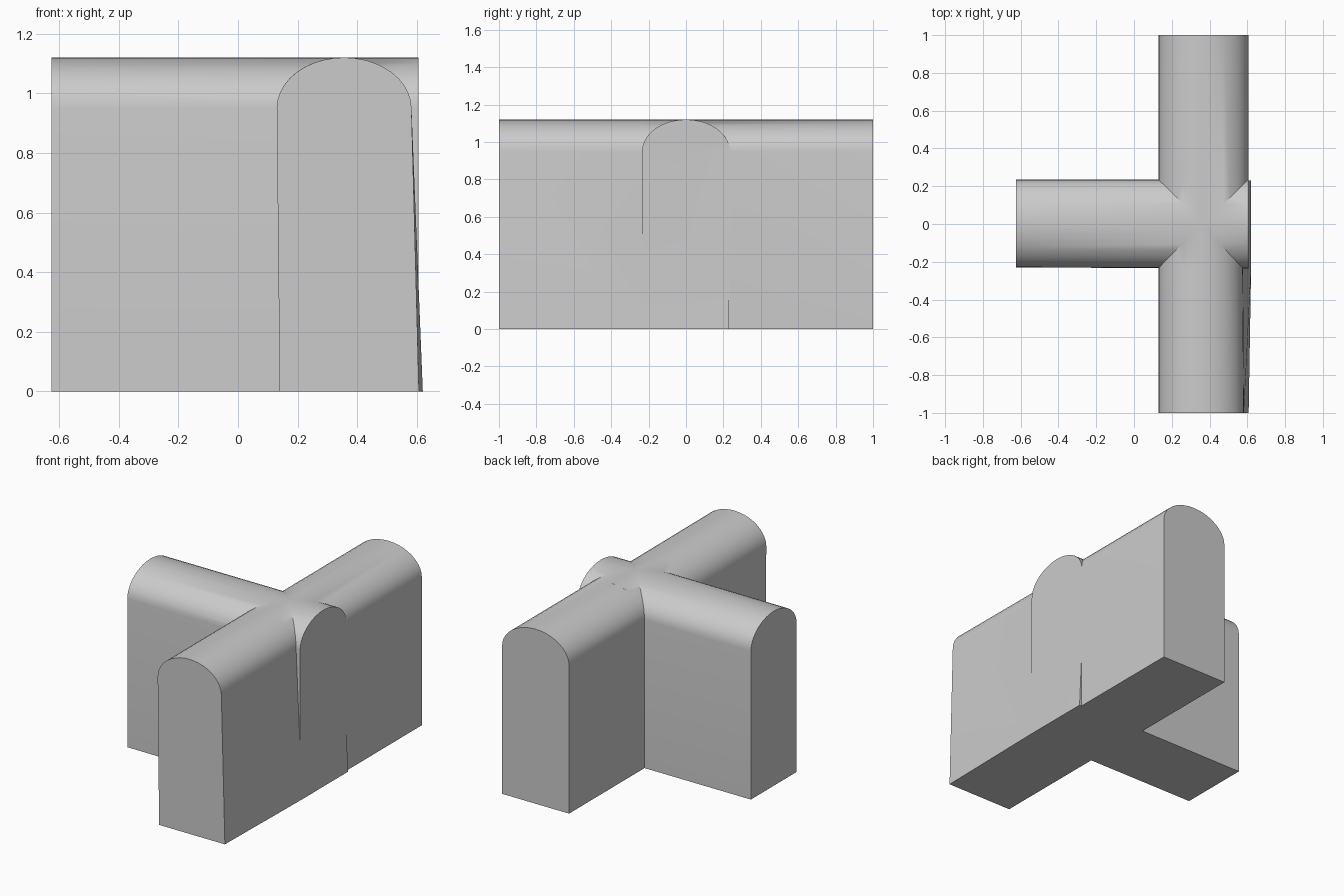
import bpy, bmesh, math

if "Cube" in bpy.data.objects:
    bpy.data.objects.remove(bpy.data.objects["Cube"])

SPRING, TOP, STEPS = 0.95, 1.12, 20


def arched_block(name, stations, axis):
    """Loft arched sections; station = (position, low/high at foot, low/high at springing)."""
    bm = bmesh.new()
    rings = []
    for pos, foot_lo, foot_hi, lo, hi in stations:
        mid, half = (lo + hi) / 2, (hi - lo) / 2
        pts = [(foot_lo, 0.0), (foot_hi, 0.0)]
        for i in range(STEPS + 1):
            a = math.pi * i / STEPS
            pts.append((mid + half * math.cos(a),
                        SPRING + (TOP - SPRING) * math.sin(a)))
        rings.append([bm.verts.new((u, pos, z) if axis == 'Y' else (pos, u, z))
                      for u, z in pts])
    n = len(rings[0])
    for r0, r1 in zip(rings, rings[1:]):
        for i in range(n):
            j = (i + 1) % n
            bm.faces.new((r0[i], r0[j], r1[j], r1[i]))
    bm.faces.new(rings[0])
    bm.faces.new(rings[-1])
    bmesh.ops.recalc_face_normals(bm, faces=bm.faces[:])
    mesh = bpy.data.meshes.new(name)
    bm.to_mesh(mesh)
    bm.free()
    obj = bpy.data.objects.new(name, mesh)
    bpy.context.collection.objects.link(obj)
    return obj


# Rear passage: straight vertical walls
rear = arched_block("tunnel_junction", [
    (0.0, 0.13, 0.605, 0.13, 0.605),
    (1.0, 0.13, 0.605, 0.13, 0.605)], 'Y')

# Front passage: right wall leans in and its foot sticks out slightly
front = arched_block("front_passage", [
    (-1.0, 0.14, 0.607, 0.13, 0.582),
    (-0.23, 0.14, 0.62, 0.13, 0.577),
    (0.23, 0.14, 0.62, 0.14, 0.577)], 'Y')

# Side passage: runs through to the right-hand wall
side = arched_block("side_passage", [
    (-0.625, -0.23, 0.235, -0.23, 0.235),
    (0.605, -0.235, 0.235, -0.235, 0.235)], 'X')

# Merge the three passages into one solid
bpy.context.view_layer.objects.active = rear
rear.select_set(True)
for part in (side, front):
    mod = rear.modifiers.new("merge_" + part.name, 'BOOLEAN')
    mod.operation = 'UNION'
    mod.solver = 'EXACT'
    mod.object = part
    bpy.ops.object.modifier_apply(modifier=mod.name)
    bpy.data.objects.remove(part)

bpy.ops.object.shade_smooth_by_angle(angle=math.radians(30))
